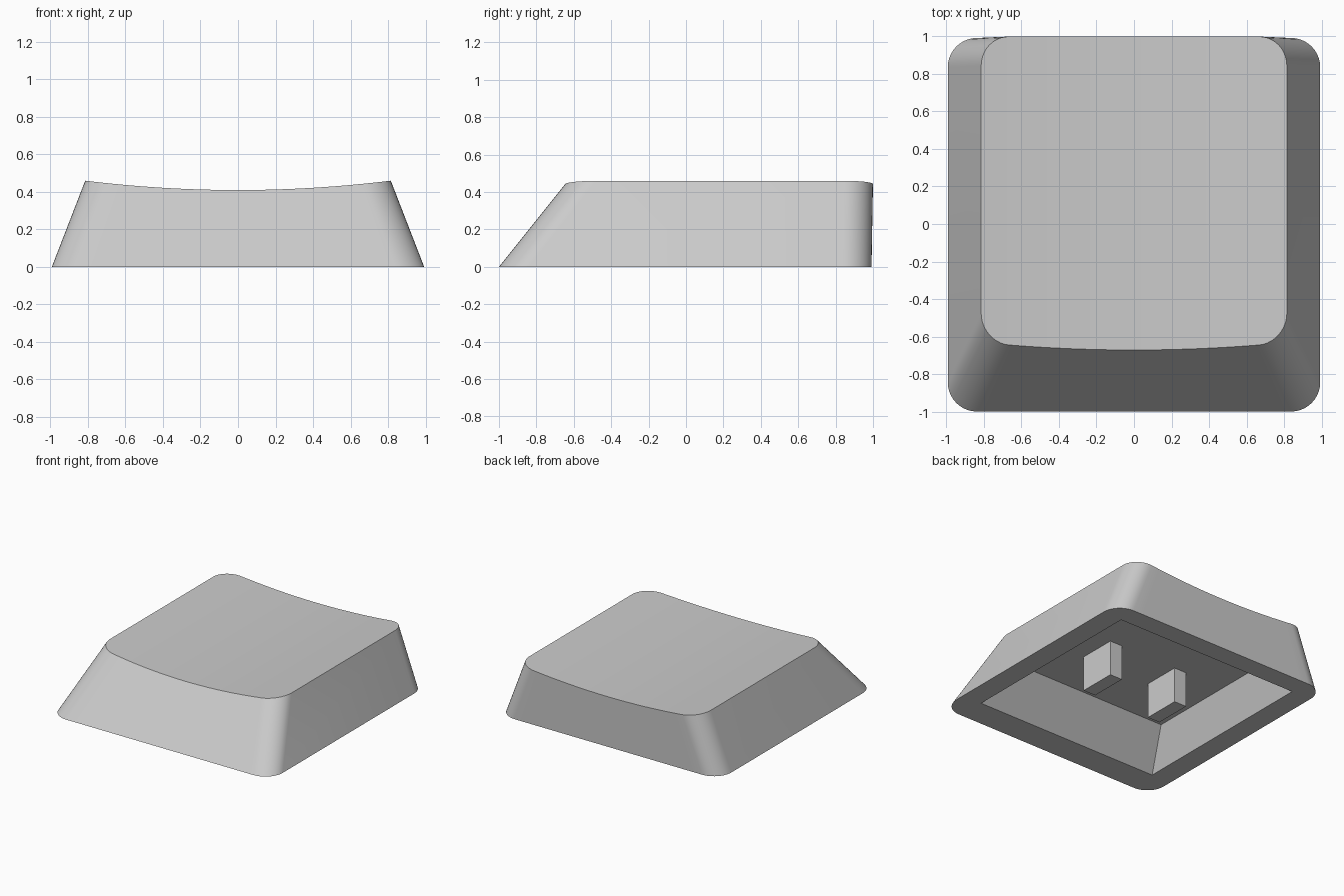
import bpy
import bmesh
from math import sin, cos, pi
from mathutils import Vector

cube = bpy.data.objects.get("Cube")
if cube:
    bpy.data.objects.remove(cube, do_unlink=True)

# Single plastic colour
GREY = (0.6, 0.6, 0.6, 1)
plastic = bpy.data.materials.new("light grey plastic")
plastic.use_nodes = True
plastic.diffuse_color = GREY
plastic.node_tree.nodes["Principled BSDF"].inputs["Base Color"].default_value = GREY

RIM_TOP, DISH_DEPTH, TOP_HALF = 0.46, 0.05, 0.815
CEILING = 0.285


def finish(bm, name):
    bmesh.ops.recalc_face_normals(bm, faces=bm.faces)
    mesh = bpy.data.meshes.new(name)
    bm.to_mesh(mesh)
    bm.free()
    obj = bpy.data.objects.new(name, mesh)
    mesh.materials.append(plastic)
    bpy.context.collection.objects.link(obj)
    return obj


def section(half, front, back, z, r=0.155, arc=10, straight=20):
    """Rounded rectangle as two rows, front and back, both from -x to +x."""
    corner = [(half - r + r * cos(a), r - r * sin(a))
              for a in (pi / 2 * i / arc for i in range(arc + 1))]
    flat = half - r
    profile = [(-x, d) for x, d in corner]
    profile += [(-flat + 2 * flat * i / straight, 0) for i in range(1, straight)]
    profile += corner[::-1]
    return ([Vector((x, front + d, z)) for x, d in profile],
            [Vector((x, back - d, z)) for x, d in profile])


def dish(low, high):
    """Point where a wall line meets the scooped top."""
    t = 1.0
    for _ in range(8):
        x = low.lerp(high, t).x
        t = (RIM_TOP - DISH_DEPTH + DISH_DEPTH * (x / TOP_HALF) ** 2) / RIM_TOP
    return low.lerp(high, t)


def skirt(bm, lower, upper):
    for i in range(len(lower)):
        j = (i + 1) % len(lower)
        bm.faces.new((lower[i], lower[j], upper[j], upper[i]))


def rectangle(bm, half, front, back, z):
    return [bm.verts.new((x, y, z)) for x, y in
            ((-half, front), (half, front), (half, back), (-half, back))]


# Cap shell: tapered outer walls and scooped top
bm = bmesh.new()
base = section(0.993, -1, 0.992, 0)
crown = section(TOP_HALF, -0.632, 1, RIM_TOP)
base_rows = [[bm.verts.new(p) for p in row] for row in base]
top_rows = [[bm.verts.new(dish(p, q)) for p, q in zip(b, c)]
            for b, c in zip(base, crown)]
outer = base_rows[0] + base_rows[1][::-1]
skirt(bm, outer, top_rows[0] + top_rows[1][::-1])
front, back = top_rows
for i in range(len(front) - 1):
    bm.faces.new((front[i], front[i + 1], back[i + 1], back[i]))

# Hollow underside with sloping inner walls and a flat ceiling
mouth = rectangle(bm, 0.82, -0.77, 0.83, 0)
roof = rectangle(bm, 0.713, -0.54, 0.83, CEILING)
skirt(bm, mouth, roof)
bm.faces.new(roof)

# Flat bottom rim between the outer wall and the hollow
rim_edges = [bm.edges.get((loop[i - 1], loop[i]))
             for loop in (outer, mouth) for i in range(len(loop))]
bmesh.ops.triangle_fill(bm, edges=rim_edges, use_beauty=True, normal=(0, 0, -1))
cap = finish(bm, "cap_shell")
bpy.ops.object.select_all(action='DESELECT')
cap.select_set(True)
bpy.context.view_layer.objects.active = cap
bpy.ops.object.shade_smooth_by_angle(angle=pi / 6)

# Pair of mounting posts under the ceiling
for side, name in ((1, "left_post"), (-1, "right_post")):
    bm = bmesh.new()
    bmesh.ops.create_cube(bm, size=1)
    bmesh.ops.scale(bm, vec=(0.11, 0.305, CEILING), verts=bm.verts)
    bmesh.ops.translate(bm, vec=(side * 0.308, 0.01, CEILING / 2), verts=bm.verts)
    finish(bm, name)
